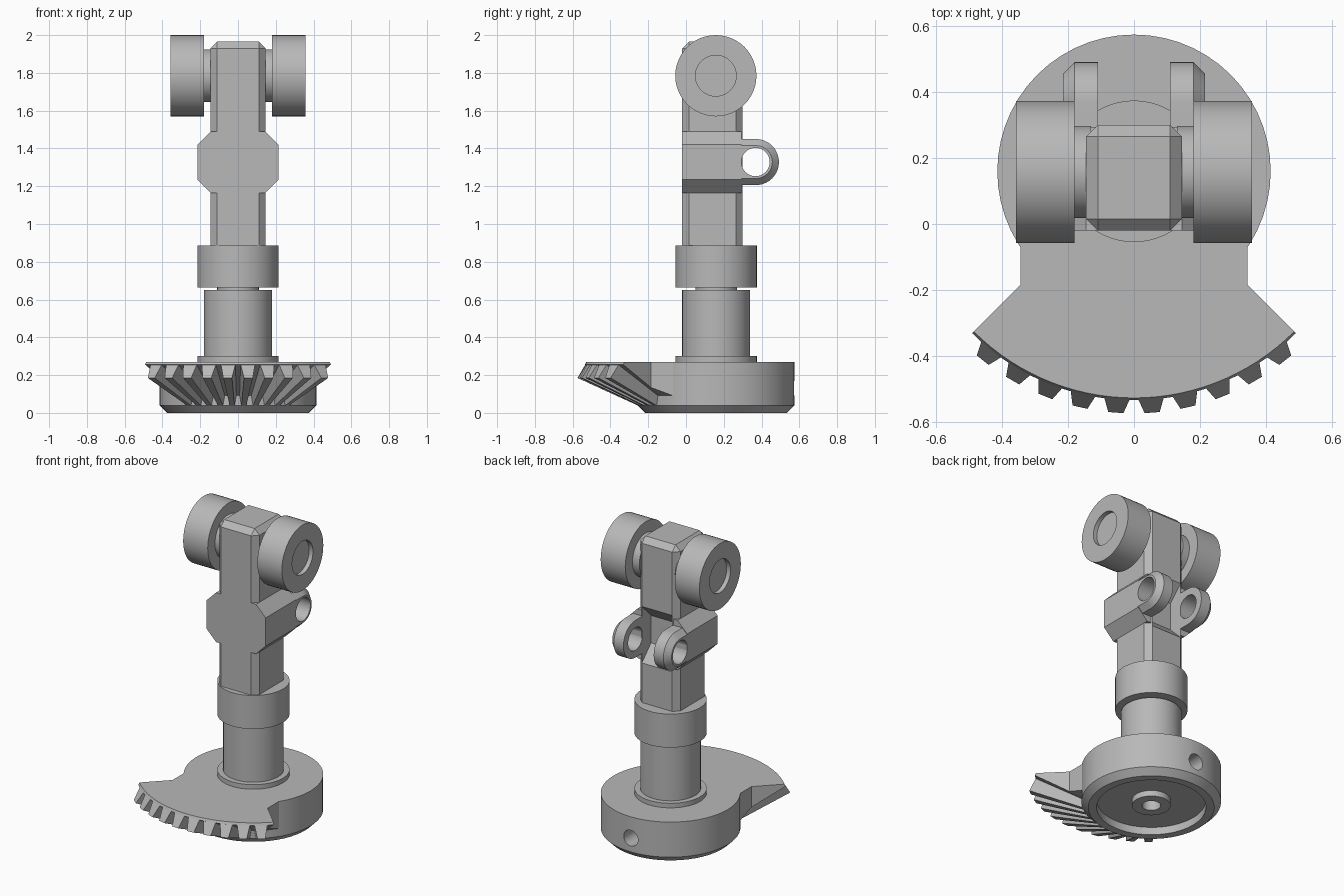
import bpy, bmesh, math
from math import sin, cos, pi, radians

if "Cube" in bpy.data.objects:
    bpy.data.objects.remove(bpy.data.objects["Cube"])

CY = 0.16  # y of the shaft axis
grey = bpy.data.materials.new("plain_grey")
grey.diffuse_color = (0.48, 0.48, 0.48, 1)
grey.use_nodes = True
grey.node_tree.nodes["Principled BSDF"].inputs["Base Color"].default_value = grey.diffuse_color


def finish(name, bm, smooth=True):
    bmesh.ops.recalc_face_normals(bm, faces=bm.faces)
    me = bpy.data.meshes.new(name)
    bm.to_mesh(me)
    bm.free()
    ob = bpy.data.objects.new(name, me)
    bpy.context.collection.objects.link(ob)
    me.materials.append(grey)
    if smooth:
        shade(ob)
    return ob


def activate(ob):
    bpy.ops.object.select_all(action='DESELECT')
    ob.select_set(True)
    bpy.context.view_layer.objects.active = ob


def shade(ob):
    activate(ob)
    bpy.ops.object.shade_smooth_by_angle(angle=radians(25))


def add_loft(bm, rings):
    """Bridge equal-length rings and cap both ends."""
    vs = [[bm.verts.new(p) for p in r] for r in rings]
    n = len(vs[0])
    for a, b in zip(vs, vs[1:]):
        for i in range(n):
            j = (i + 1) % n
            bm.faces.new((a[i], a[j], b[j], b[i]))
    bm.faces.new(vs[0])
    bm.faces.new(vs[-1])


def loft(name, rings, smooth=True):
    bm = bmesh.new()
    add_loft(bm, rings)
    return finish(name, bm, smooth)


def lathe_z(name, prof, n=56):
    return loft(name, [[(r * cos(2 * pi * i / n), CY + r * sin(2 * pi * i / n), z)
                        for i in range(n)] for r, z in prof])


def lathe_x(name, prof, y, z, n=48):
    return loft(name, [[(x, y + r * cos(2 * pi * i / n), z + r * sin(2 * pi * i / n))
                        for i in range(n)] for r, x in prof])


def cut(ob, cutter, keep=False):
    m = ob.modifiers.new("cut", 'BOOLEAN')
    m.operation, m.solver, m.object = 'DIFFERENCE', 'EXACT', cutter
    activate(ob)
    bpy.ops.object.modifier_apply(modifier=m.name)
    if not keep:
        bpy.data.objects.remove(cutter)
    shade(ob)


def polar(r, a, z):
    """Point at angle a (degrees) from the front direction."""
    return (r * sin(radians(a)), CY - r * cos(radians(a)), z)


def root_z(r):
    """Height of the gear's root cone."""
    return -0.15 + r * 0.583


# Base disc with recessed underside and a set-screw hole at the back
disc = lathe_z("base_disc", [(0.055, 0.2), (0.055, 0.012), (0.115, 0.012), (0.115, 0.05),
                             (0.325, 0.05), (0.325, 0), (0.375, 0), (0.415, 0.04), (0.415, 0.27)])
n = 24
cut(disc, loft("hole_cutter", [[(0.052 * cos(2 * pi * i / n), y, 0.13 + 0.052 * sin(2 * pi * i / n))
                               for i in range(n)] for y in (0.45, 0.7)]))

# Gear sector with conical underside
loft("gear_sector", [[polar(0.41, a, 0.27), polar(0.688, a, 0.27),
                      polar(0.695, a, 0.255), polar(0.41, a, root_z(0.41))]
                     for a in [-45 + 3 * i for i in range(31)]])

# Short necks joining the sector to the disc
for s in (-1, 1):
    pts = [(0.345, -0.185), (0.345, -0.07), (0.29, -0.13)]
    loft("sector_neck", [[(s * x, y, 0.27) for x, y in pts],
                         [(s * x, y, root_z(math.hypot(x, y - CY))) for x, y in pts]], False)

# Bevel gear teeth, narrowing toward the tips
bm = bmesh.new()
for k in range(10):
    a = (k - 4.5) * 8.6
    add_loft(bm, [[polar(rr, a - 3.3, zr), polar(rt, a - 1.8, zt),
                   polar(rt, a + 1.8, zt), polar(rr, a + 3.3, zr)]
                  for rr, zr, rt, zt in ((0.33, 0.048, 0.33, 0), (0.69, 0.262, 0.735, 0.185))])
finish("gear_teeth", bm, False)

# Shaft with collars
lathe_z("shaft", [(0.215, 0.265), (0.215, 0.3), (0.18, 0.3), (0.18, 0.65), (0.11, 0.65),
                  (0.11, 0.665), (0.215, 0.665), (0.215, 0.885)])

# Chamfered post
bm = bmesh.new()
bmesh.ops.create_cube(bm, size=1)
for v in bm.verts:
    v.co = (v.co.x * 0.29, 0.14 + v.co.y * 0.32, 1.4025 + v.co.z * 1.125)
bmesh.ops.bevel(bm, geom=bm.edges[:], offset=0.035, segments=1, affect='EDGES', profile=0.5)
post = finish("post", bm, False)

# Wide middle block
half = [(0.145, 1.165), (0.215, 1.235), (0.215, 1.42), (0.145, 1.49)]
outline = half + [(-x, z) for x, z in reversed(half)]
block = loft("middle_block", [[(x, y, z) for x, z in outline] for y in (-0.02, 0.295)], False)

# Sloped pocket between the lugs
pocket = loft("pocket_cutter", [[(x, 0.205, 1.24), (x, 0.205, 1.42), (x, 0.33, 1.545), (x, 0.33, 1.115)]
                                for x in (-0.11, 0.11)], False)
cut(post, pocket, True)
cut(block, pocket)

for s in (-1, 1):
    # Lug with chamfered outer edge and pin hole
    rings = []
    for x, r in ((0.11, 0.122), (0.18, 0.122), (0.215, 0.087)):
        arc = [(s * x, 0.37 + r * cos(t), 1.328 + r * sin(t))
               for t in [-pi / 2 + pi * i / 20 for i in range(21)]]
        rings.append(arc + [(s * x, 0.22, 1.328 + r), (s * x, 0.22, 1.328 - r)])
    lug = loft("lug", rings)
    cut(lug, lathe_x("pin_cutter", [(0.075, s * 0.05), (0.075, s * 0.3)], 0.368, 1.328, 32))

    # Roller with hub and shallow end recess
    lathe_x("roller", [(0.14, s * 0.13), (0.14, s * 0.18), (0.215, s * 0.18), (0.215, s * 0.358),
                       (0.108, s * 0.358), (0.108, s * 0.33)], 0.158, 1.785)
